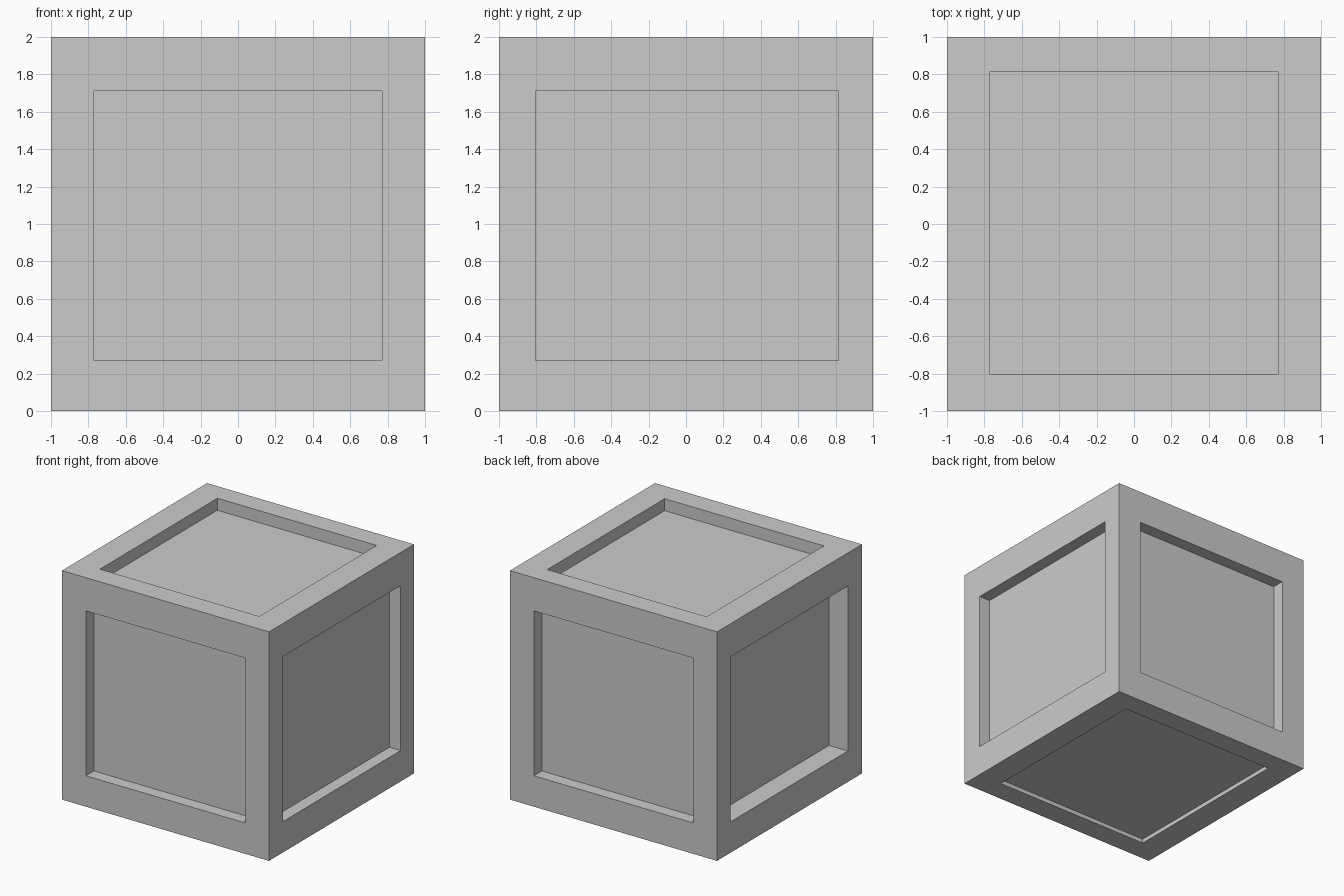
import bpy, bmesh
from mathutils import Vector

if "Cube" in bpy.data.objects:
    bpy.data.objects.remove(bpy.data.objects["Cube"])

# Outer box, window opening limits, and recessed panel planes per axis
outer = [(-1.0, 1.0), (-1.0, 1.0), (0.0, 2.0)]
window = [(-0.77, 0.77), (-0.805, 0.815), (0.27, 1.71)]
panel = [(-0.818, 0.892), (-0.89, 0.89), (0.037, 1.895)]

bm = bmesh.new()


def ring(axis, level, limits):
    """Four vertices of a rectangle perpendicular to an axis."""
    u, v = (axis + 1) % 3, (axis + 2) % 3
    verts = []
    for i, j in ((0, 0), (1, 0), (1, 1), (0, 1)):
        co = Vector((0, 0, 0))
        co[axis], co[u], co[v] = level, limits[u][i], limits[v][j]
        verts.append(bm.verts.new(co))
    return verts


# Each side: flat frame border, recess walls, recessed panel
for axis in range(3):
    for side in range(2):
        edge = ring(axis, outer[axis][side], outer)
        lip = ring(axis, outer[axis][side], window)
        floor = ring(axis, panel[axis][side], window)
        for a, b in ((edge, lip), (lip, floor)):
            for i in range(4):
                k = (i + 1) % 4
                bm.faces.new((a[i], a[k], b[k], b[i]))
        bm.faces.new(floor)

# Weld the sides into one closed solid
bmesh.ops.remove_doubles(bm, verts=bm.verts[:], dist=0.0005)
bmesh.ops.recalc_face_normals(bm, faces=bm.faces[:])

mesh = bpy.data.meshes.new("crate")
bm.to_mesh(mesh)
bm.free()
bpy.context.collection.objects.link(bpy.data.objects.new("crate", mesh))
